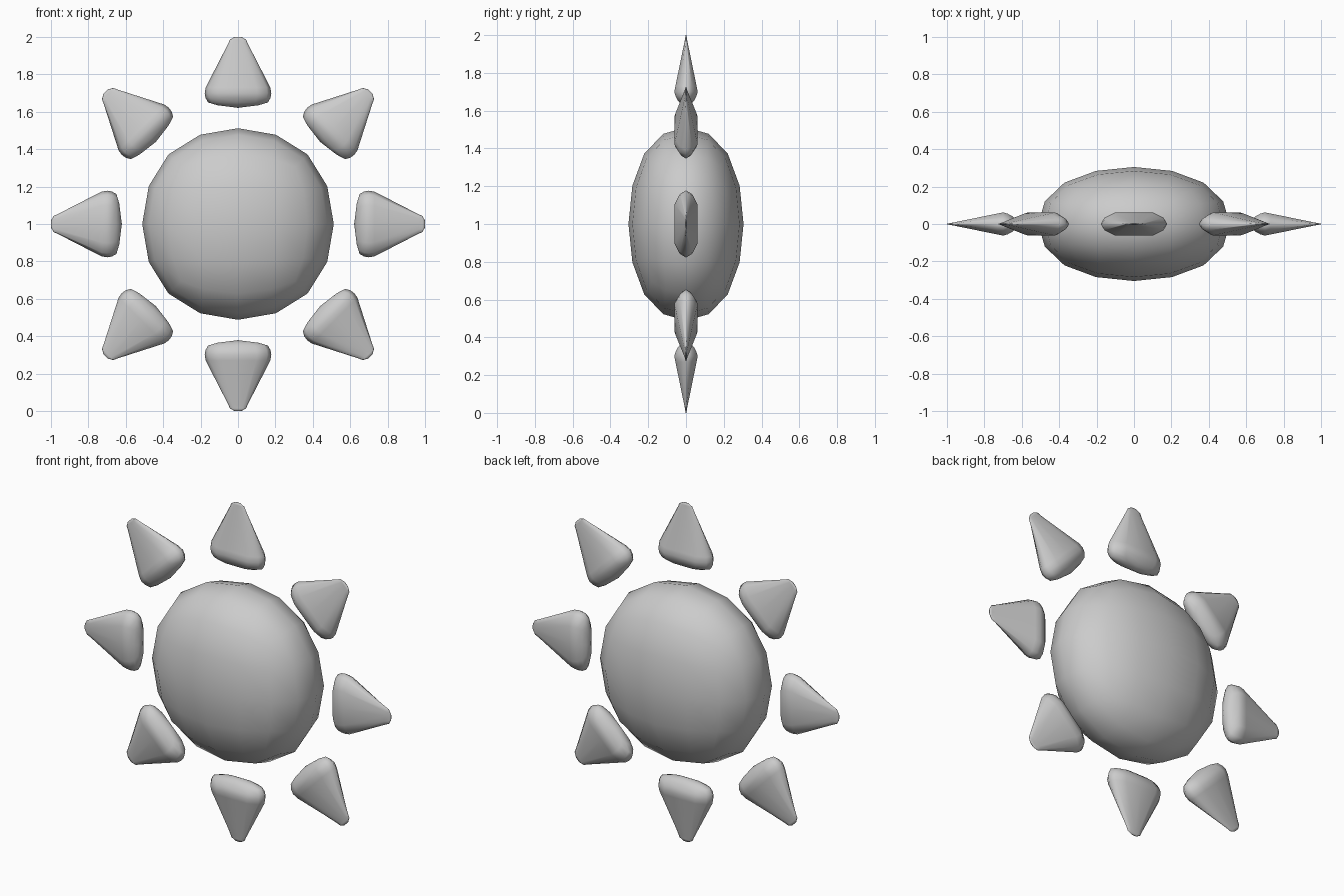
import bpy
import bmesh
from math import pi
from mathutils import Matrix, Vector

if "Cube" in bpy.data.objects:
    bpy.data.objects.remove(bpy.data.objects["Cube"])

CENTRE = Vector((0, 0, 1))


def new_object(name, bm):
    bmesh.ops.recalc_face_normals(bm, faces=bm.faces[:])
    mesh = bpy.data.meshes.new(name)
    bm.to_mesh(mesh)
    bm.free()
    for p in mesh.polygons:
        p.use_smooth = True
    ob = bpy.data.objects.new(name, mesh)
    bpy.context.collection.objects.link(ob)
    return ob


# Sun disc: flattened cube rounded by subdivision
bm = bmesh.new()
bmesh.ops.create_cube(bm, size=2)
bmesh.ops.scale(bm, vec=(0.61, 0.363, 0.61), verts=bm.verts[:])
disc = new_object("sun_disc", bm)
disc.location = CENTRE
sub = disc.modifiers.new("round", 'SUBSURF')
sub.levels = sub.render_levels = 2

# Ray sections: distance from centre, half width, half thickness
SECTIONS = [
    (1.000, 0.018, 0.002),
    (0.986, 0.043, 0.004),
    (0.965, 0.052, 0.008),
    (0.730, 0.173, 0.056),
    (0.700, 0.178, 0.062),
    (0.675, 0.174, 0.055),
    (0.650, 0.160, 0.041),
    (0.635, 0.110, 0.026),
]
BASE = 0.621
quarter = [(1, 0), (0.88, 0.55), (0.57, 1), (0, 1)]
half = quarter + [(-x, y) for x, y in quarter[-2::-1]]
OUTLINE = half + [(x, -y) for x, y in half[-2:0:-1]]


def ray(name, angle):
    bm = bmesh.new()
    rings = [[bm.verts.new((x * w, y * t, r)) for x, y in OUTLINE]
             for r, w, t in SECTIONS]
    n = len(OUTLINE)
    for a, b in zip(rings, rings[1:]):
        for i in range(n):
            j = (i + 1) % n
            bm.faces.new((a[i], a[j], b[j], b[i]))
    # Close the tip and the bulged base
    bm.faces.new(rings[0])
    end = bm.verts.new((0, 0, BASE))
    for i in range(n):
        bm.faces.new((rings[-1][i], rings[-1][(i + 1) % n], end))
    ob = new_object(name, bm)
    ob.matrix_world = Matrix.Translation(CENTRE) @ Matrix.Rotation(angle, 4, 'Y')


# Eight rays around the disc
for k in range(8):
    ray(f"sun_ray_{k + 1}", k * pi / 4)
